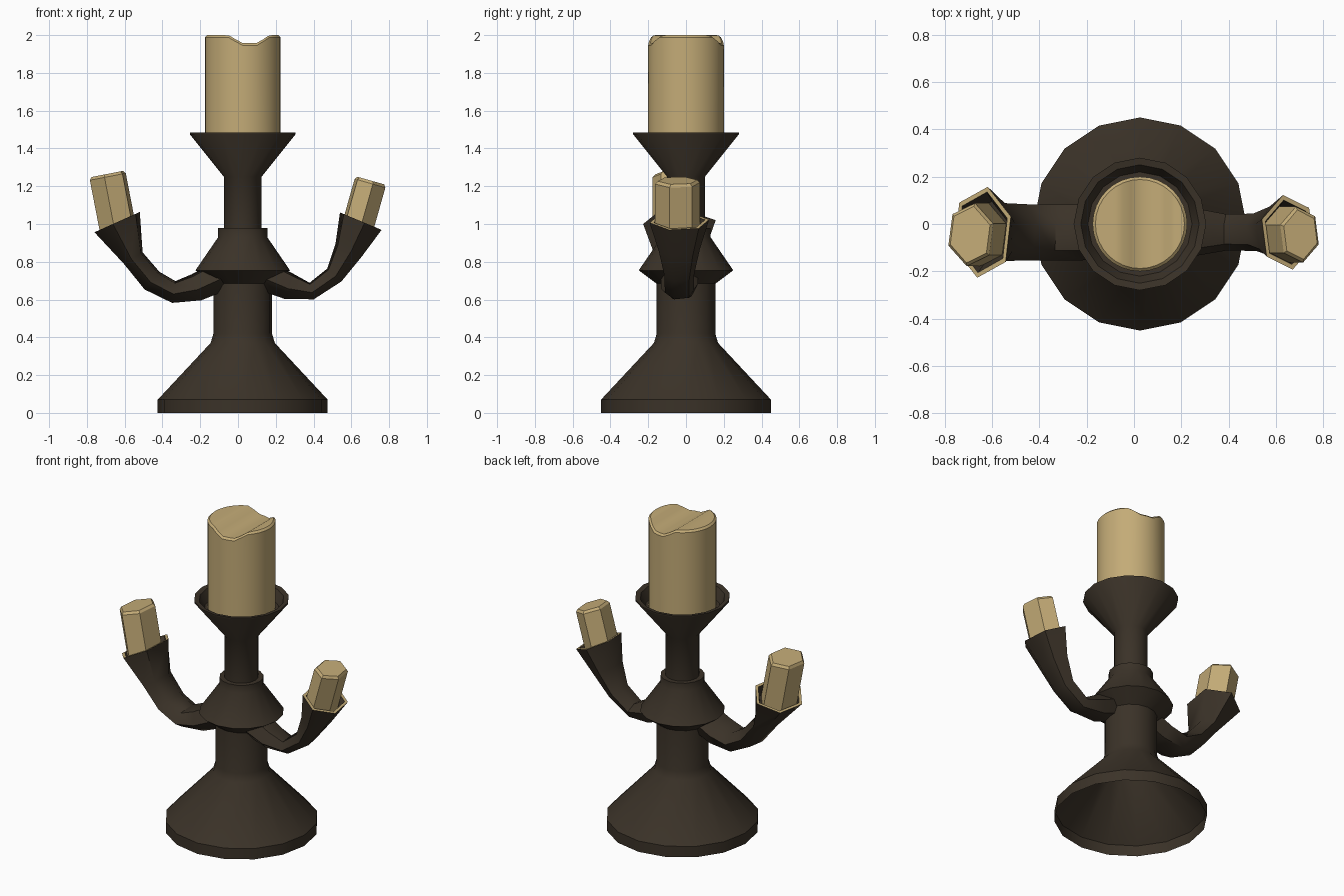
import bpy, bmesh, math
from mathutils import Vector

if "Cube" in bpy.data.objects:
    bpy.data.objects.remove(bpy.data.objects["Cube"])

CX = 0.025  # axis of the turned body


def material(name, rgb):
    m = bpy.data.materials.new(name)
    m.diffuse_color = (*rgb, 1)
    m.use_nodes = True
    m.node_tree.nodes["Principled BSDF"].inputs["Base Color"].default_value = m.diffuse_color
    return m


IRON = material("dark_iron", (0.043, 0.032, 0.021))
WAX = material("candle_wax", (0.55, 0.41, 0.185))


def finish(bm, name, mats, angle=40, recalc=True):
    if recalc:
        bmesh.ops.recalc_face_normals(bm, faces=bm.faces[:])
    me = bpy.data.meshes.new(name)
    bm.to_mesh(me)
    bm.free()
    ob = bpy.data.objects.new(name, me)
    bpy.context.collection.objects.link(ob)
    for m in mats:
        me.materials.append(m)
    bpy.ops.object.select_all(action='DESELECT')
    ob.select_set(True)
    bpy.context.view_layer.objects.active = ob
    bpy.ops.object.shade_smooth_by_angle(angle=math.radians(angle))
    return ob


def bridge(bm, rings):
    """Quads between successive rings; returns a list of faces per band."""
    bands = []
    for a, b in zip(rings, rings[1:]):
        n = len(a)
        bands.append([bm.faces.new((a[i], a[(i + 1) % n], b[(i + 1) % n], b[i]))
                      for i in range(n)])
    return bands


def lathe(name, profile, sides, mat, cap_end=False):
    bm = bmesh.new()
    rings = [[bm.verts.new((CX + r * math.cos(math.tau * i / sides),
                            r * math.sin(math.tau * i / sides), z))
              for i in range(sides)] for r, z in profile]
    bridge(bm, rings)
    if cap_end:
        bm.faces.new(rings[-1])
    return finish(bm, name, [mat], recalc=False)


def ring(bm, c, axis, r, ry, cy, phase):
    """Six-sided elliptical section across an axis lying in the xz plane."""
    u = Vector((axis.z, 0, -axis.x))
    pts = []
    for i in range(6):
        a = phase + math.tau * i / 6
        pts.append(bm.verts.new(Vector((c[0], cy, c[1])) + u * r * math.cos(a)
                                + Vector((0, ry * math.sin(a), 0))))
    return pts


def arm(name, stations, phase, cy=-0.035):
    bm = bmesh.new()
    P = [Vector((s[0], 0, s[1])) for s in stations]
    rings = []
    for i, s in enumerate(stations):
        ax = (P[min(i + 1, len(P) - 1)] - P[max(i - 1, 0)]).normalized()
        rings.append(ring(bm, s[:2], ax, s[2], s[3], cy, phase))
    # wax-coloured lip, then the hollow socket
    x, z, r, ry = stations[-1]
    rings.append(ring(bm, (x, z), ax, r - 0.018, ry - 0.022, cy, phase))
    rings.append(ring(bm, (x - ax.x * 0.06, z - ax.z * 0.06), ax,
                      r * 0.68, ry * 0.68, cy, phase))
    bands = bridge(bm, rings)
    bm.faces.new(rings[0])
    bm.faces.new(rings[-1])
    for f in bands[-2]:
        f.material_index = 1
    finish(bm, name, [IRON, WAX], 50)


def small_candle(name, base, top, r, ry, phase, cy=-0.045):
    bm = bmesh.new()
    b, t = Vector((base[0], 0, base[1])), Vector((top[0], 0, top[1]))
    ax = (t - b).normalized()
    s = t - ax * 0.015
    rings = [ring(bm, base, ax, r, ry, cy, phase),
             ring(bm, (s.x, s.z), ax, r, ry, cy, phase),
             ring(bm, top, ax, r - 0.012, ry - 0.014, cy, phase)]
    bridge(bm, rings)
    bm.faces.new(rings[0])
    bm.faces.new(rings[-1])
    finish(bm, name, [WAX], 25)


# Turned body: open-bottomed foot with stem, collar skirt, neck with drip cup
lathe("foot_and_stem", [(0.45, 0), (0.45, 0.07), (0.17, 0.37), (0.155, 0.42), (0.155, 0.74)],
      16, IRON)
lathe("collar", [(0.15, 0.68), (0.25, 0.755), (0.13, 0.93), (0.13, 0.98), (0.09, 0.98)],
      16, IRON)
lathe("neck_and_cup", [(0.10, 0.95), (0.10, 1.25), (0.28, 1.475), (0.28, 1.485),
                       (0.25, 1.48), (0.22, 1.42)], 16, IRON, cap_end=True)


# Large candle with a groove melted across its top
def top_z(x):
    k = min(max((x + 0.075) / 0.07, 0), max((0.14 - x) / 0.06, 0), 1)
    return 2.0 - 0.042 * k


N = 32
bm = bmesh.new()
rings = []
for r, drop in ((0.2, None), (0.2, 0.012), (0.188, 0.0)):
    row = []
    for i in range(N):
        x, y = (r * f(math.tau * i / N) for f in (math.cos, math.sin))
        row.append(bm.verts.new((CX + x, y, 1.43 if drop is None else top_z(x) - drop)))
    rings.append(row)
bridge(bm, rings)
bm.faces.new(rings[0])
t = rings[-1]
for i in range(N // 2):  # strips joining mirrored rim points
    q = [t[i], t[i + 1], t[-(i + 1)], t[-i % N]]
    bm.faces.new(list(dict.fromkeys(q)))
finish(bm, "large_candle", [WAX], 30)

# Side arms with flared sockets: x, z, in-plane radius, y radius
L, R = math.radians(20), math.radians(160)
arm("left_arm", [(-0.06, 0.74, 0.09, 0.11), (-0.22, 0.665, 0.078, 0.12),
                 (-0.34, 0.64, 0.062, 0.12), (-0.455, 0.70, 0.065, 0.12),
                 (-0.555, 0.82, 0.062, 0.125), (-0.64, 1.01, 0.14, 0.195)], L)
arm("right_arm", [(0.11, 0.74, 0.09, 0.10), (0.27, 0.67, 0.075, 0.10),
                  (0.39, 0.645, 0.048, 0.078), (0.51, 0.73, 0.054, 0.08),
                  (0.585, 0.86, 0.082, 0.11), (0.65, 1.015, 0.127, 0.16)], R)

# Small candles
small_candle("left_candle", (-0.632, 0.955), (-0.692, 1.265), 0.103, 0.135, L)
small_candle("right_candle", (0.625, 0.955), (0.703, 1.23), 0.09, 0.12, R)
